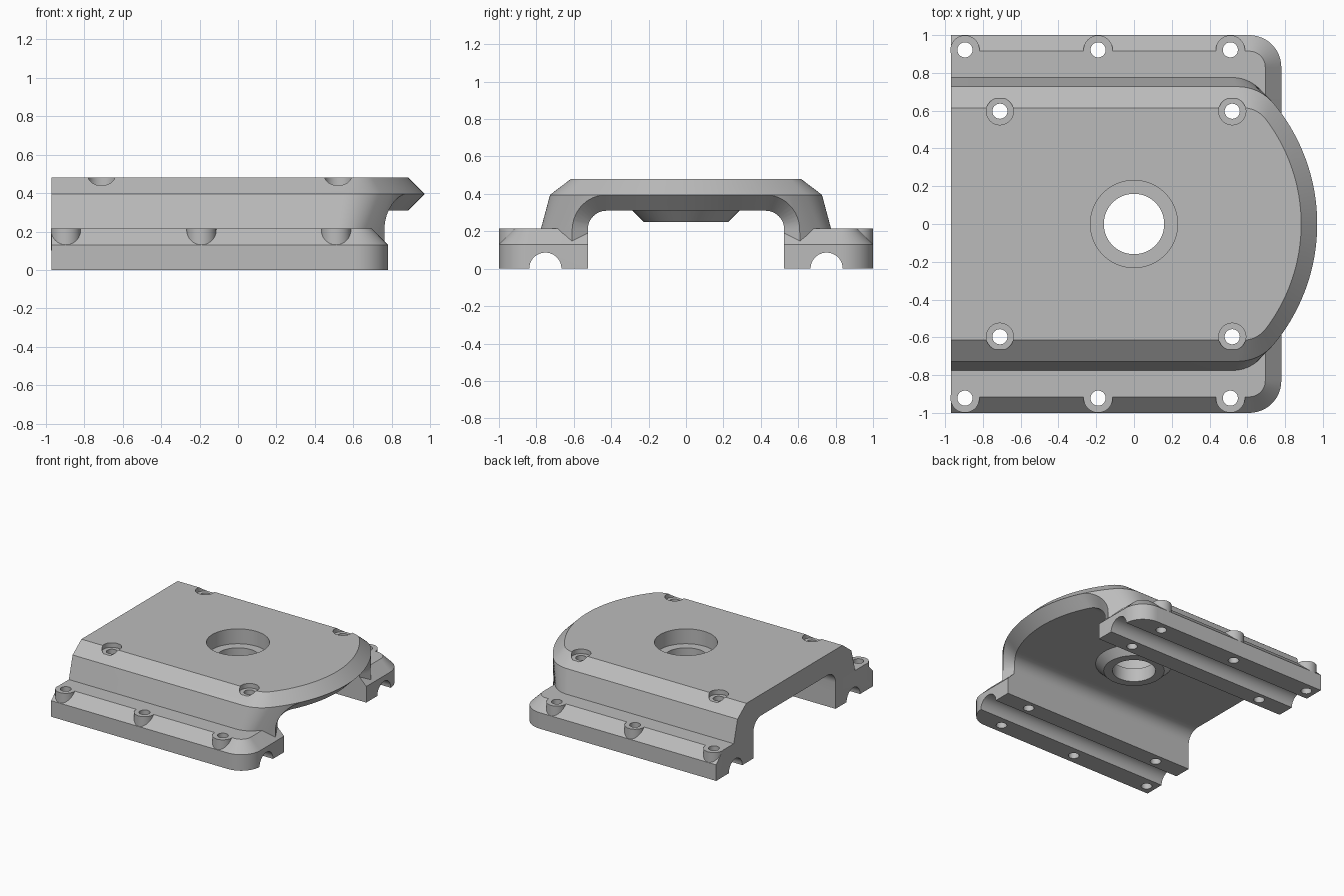
import bpy, bmesh
from math import sin, cos, pi, sqrt, atan2, radians

cube = bpy.data.objects.get("Cube")
if cube:
    bpy.data.objects.remove(cube)

grey = bpy.data.materials.new("plain_grey")
grey.use_nodes = True
GREY = (0.5, 0.5, 0.5, 1)
grey.diffuse_color = GREY
grey.node_tree.nodes["Principled BSDF"].inputs["Base Color"].default_value = GREY

BACK = -0.97      # flat rear end
ARC_X = -0.03     # centre of the rounded nose
CH = 0.085        # common chamfer size


def make(name, bm):
    bmesh.ops.recalc_face_normals(bm, faces=bm.faces)
    me = bpy.data.meshes.new(name)
    bm.to_mesh(me)
    bm.free()
    me.materials.append(grey)
    ob = bpy.data.objects.new(name, me)
    bpy.context.collection.objects.link(ob)
    return ob


def loft(name, rings, strip_caps=False):
    """Skin equal-length rings of points and close both ends."""
    bm = bmesh.new()
    vs = [[bm.verts.new(p) for p in ring] for ring in rings]
    n = len(vs[0])
    for a, b in zip(vs, vs[1:]):
        for i in range(n):
            j = (i + 1) % n
            bm.faces.new((a[i], a[j], b[j], b[i]))
    for cap in (vs[0], vs[-1]):
        if strip_caps:
            for i in range(n // 2 - 1):
                bm.faces.new((cap[i], cap[i + 1], cap[n - 2 - i], cap[n - 1 - i]))
        else:
            bm.faces.new(cap)
    return make(name, bm)


def cone(name, x, y, z0, z1, r0, r1=None, seg=48):
    r1 = r0 if r1 is None else r1
    return loft(name, [[(x + r * cos(2 * pi * i / seg), y + r * sin(2 * pi * i / seg), z)
                        for i in range(seg)] for r, z in ((r0, z0), (r1, z1))])


def combine(ob, tool, operation):
    tool.hide_render = True
    mod = ob.modifiers.new("bool", "BOOLEAN")
    mod.operation = operation
    mod.solver = "EXACT"
    mod.object = tool
    bpy.context.view_layer.objects.active = ob
    bpy.ops.object.modifier_apply(modifier=mod.name)
    bpy.data.objects.remove(tool)


def finish(ob):
    bpy.ops.object.select_all(action="DESELECT")
    ob.select_set(True)
    bpy.context.view_layer.objects.active = ob
    bpy.ops.object.shade_smooth_by_angle(angle=radians(28))


def cover_ring(z, w, R, r):
    """Straight sides of half width w, corner radius r, nose arc of radius R."""
    fx = ARC_X + sqrt((R - r) ** 2 - (w - r) ** 2)
    a = atan2(w - r, fx - ARC_X)
    half = [(BACK, w)]
    for i in range(12):
        t = pi / 2 + (a - pi / 2) * i / 12
        half.append((fx + r * cos(t), w - r + r * sin(t)))
    for i in range(24):
        t = a * (1 - i / 24)
        half.append((ARC_X + R * cos(t), R * sin(t)))
    pts = half + [(ARC_X + R, 0)] + [(x, -y) for x, y in reversed(half)]
    return [(x, y, z) for x, y in pts]


def channel_ring(d, R=None):
    """Tunnel section grown by d, ending on an arc of radius R or flat behind."""
    rad = 0.1 + d
    half = [(0.425 + rad * cos(t), 0.21 + rad * sin(t))
            for t in (pi / 2 * i / 12 for i in range(13))]
    half += [(0.425 * (1 - i / 16), 0.31 + d) for i in range(1, 16)]
    top = half + [(0, 0.31 + d)] + [(-y, z) for y, z in reversed(half)]
    pts = top + [(y, -0.1) for y, z in reversed(top)]
    return [(ARC_X + sqrt(R * R - y * y) if R else BACK - 0.2, y, z) for y, z in pts]


# Cover: drafted sides, chamfered top, rounded nose
cover = loft("cover", [cover_ring(0.13, 0.798, 1, 0.18),
                       cover_ring(0.395, 0.727, 1, 0.25),
                       cover_ring(0.48, 0.615, 1 - CH, 0.15)])

# Tunnel underneath, flaring out at the nose
combine(cover, loft("tunnel", [channel_ring(0), channel_ring(0, 1 - CH),
                               channel_ring(CH + 0.01, 1.01),
                               channel_ring(CH + 0.01, 1.3)], True), "DIFFERENCE")

# Central boss with stepped bore
combine(cover, cone("boss", 0, 0, 0.25, 0.35, 0.225, 0.325, 64), "UNION")
combine(cover, cone("bore", 0, 0, 0, 0.6, 0.16, seg=64), "DIFFERENCE")
combine(cover, cone("counterbore", 0, 0, 0.36, 0.6, 0.231, seg=64), "DIFFERENCE")

COVER_BOLTS = (-0.71, 0.52)
RAIL_BOLTS = (-0.895, -0.19, 0.51)
for s in (1, -1):
    for x in COVER_BOLTS:
        combine(cover, cone("bolt_seat", x, s * 0.597, 0.443, 0.6, 0.072), "DIFFERENCE")
        combine(cover, cone("bolt_hole", x, s * 0.597, 0, 0.6, 0.04), "DIFFERENCE")
finish(cover)


def rail_ring(s, z, inset):
    r = 0.17 - inset
    x, y = 0.78 - inset, 1 - inset
    pts = [(BACK, 0.525), (x, 0.525)]
    for i in range(13):
        t = pi / 2 * i / 12
        pts.append((x - r + r * cos(t), y - r + r * sin(t)))
    pts.append((BACK, y))
    return [(px, s * py, z) for px, py in pts]


# Foot rails with bolt bosses, a round groove below and through holes
for s, side in ((1, "back"), (-1, "front")):
    rail = loft(side + "_rail", [rail_ring(s, 0, 0), rail_ring(s, 0.13, 0),
                                 rail_ring(s, 0.215, CH)])
    for x in RAIL_BOLTS:
        combine(rail, cone("bolt_boss", x, s * 0.922, 0.1, 0.215, 0.077), "UNION")
    groove = [[(x, s * 0.752 + 0.086 * cos(2 * pi * i / 48), 0.086 * sin(2 * pi * i / 48))
               for i in range(48)] for x in (-1.2, 1.2)]
    combine(rail, loft("groove", groove), "DIFFERENCE")
    for x in RAIL_BOLTS:
        combine(rail, cone("bolt_hole", x, s * 0.922, -0.1, 0.4, 0.04), "DIFFERENCE")
    for x in COVER_BOLTS:
        combine(rail, cone("bolt_hole", x, s * 0.597, -0.1, 0.4, 0.04), "DIFFERENCE")
    finish(rail)
